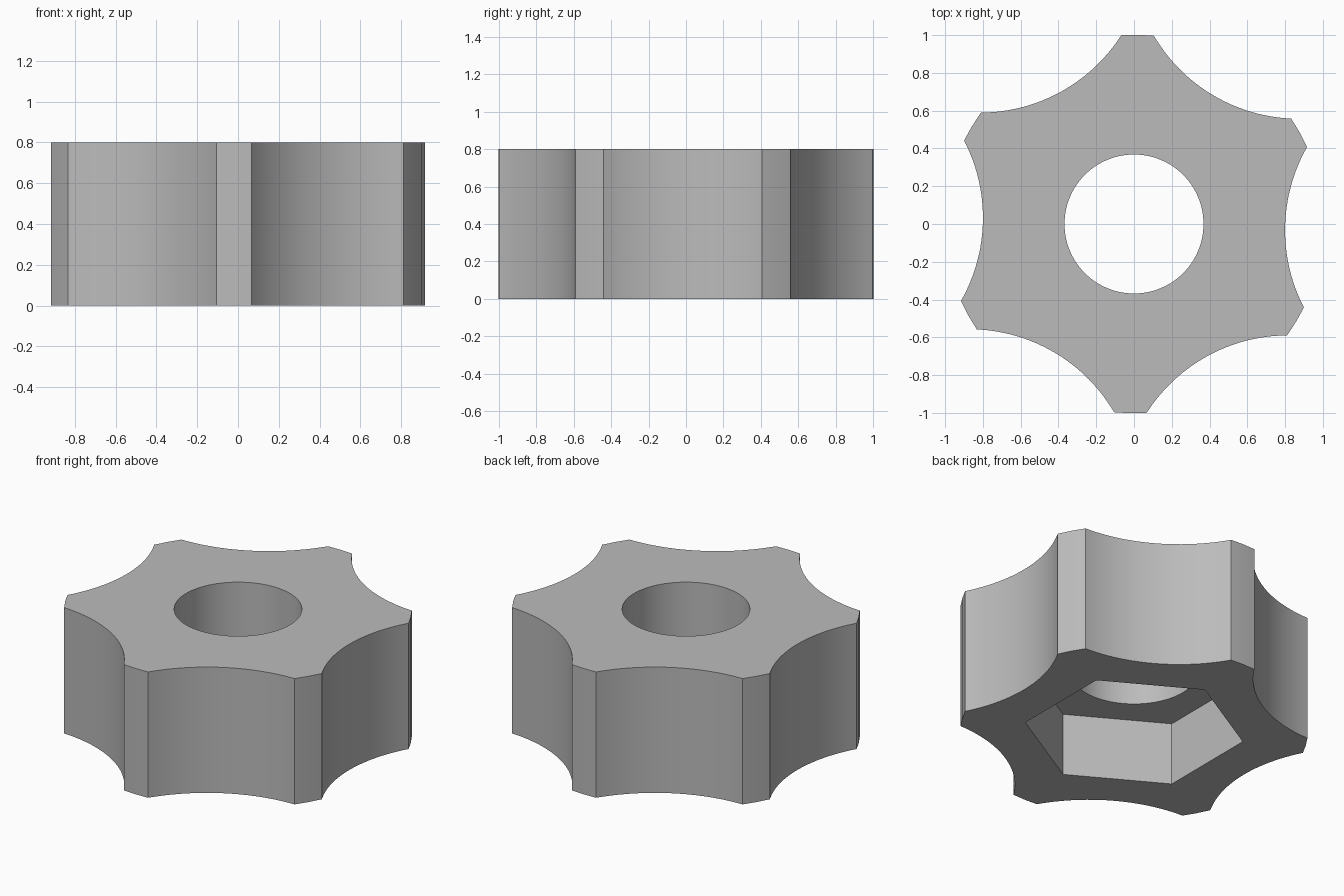
import bpy, bmesh
from math import radians, cos, sin, tau, sqrt, atan2
from mathutils import Vector, Matrix

if "Cube" in bpy.data.objects:
    bpy.data.objects.remove(bpy.data.objects["Cube"], do_unlink=True)

HEIGHT = 0.8
OUTER = 1.002        # radius of the lobe tips
SCALLOP_R = 0.89     # radius of each scallop
SCALLOP_C = 1.69     # distance of scallop centres from the axis
TWIST = radians(-1.1)

grey = bpy.data.materials.new("plain grey")
grey.use_nodes = True
grey.diffuse_color = (0.5, 0.5, 0.5, 1)
grey.node_tree.nodes["Principled BSDF"].inputs["Base Color"].default_value = (0.5, 0.5, 0.5, 1)


def prism(name, points, z0, z1):
    """Extrude a closed outline from z0 to z1."""
    bm = bmesh.new()
    base = bm.faces.new([bm.verts.new((p.x, p.y, z0)) for p in points])
    top = bmesh.ops.extrude_face_region(bm, geom=[base])["geom"]
    verts = [g for g in top if isinstance(g, bmesh.types.BMVert)]
    bmesh.ops.translate(bm, verts=verts, vec=(0, 0, z1 - z0))
    bmesh.ops.recalc_face_normals(bm, faces=bm.faces)
    mesh = bpy.data.meshes.new(name)
    bm.to_mesh(mesh)
    bm.free()
    mesh.materials.append(grey)
    obj = bpy.data.objects.new(name, mesh)
    bpy.context.collection.objects.link(obj)
    return obj


def ring(radius, count, start=0.0):
    return [Vector((radius * cos(start + tau * i / count),
                    radius * sin(start + tau * i / count))) for i in range(count)]


def knob_outline(steps=24):
    """Six concave scallops joined by short rounded tips."""
    # Where a scallop meets the outer circle
    x = (OUTER**2 + SCALLOP_C**2 - SCALLOP_R**2) / (2 * SCALLOP_C)
    y = sqrt(OUTER**2 - x**2)
    half = atan2(y, SCALLOP_C - x)
    arc = []
    for i in range(steps + 1):
        a = half * (2 * i / steps - 1)
        arc.append(Vector((SCALLOP_C - SCALLOP_R * cos(a), SCALLOP_R * sin(a))))
    arc.append(Vector((OUTER * cos(tau / 12), OUTER * sin(tau / 12))))
    return [Matrix.Rotation(TWIST + k * tau / 6, 2) @ p for k in range(6) for p in arc]


knob = prism("knob_body", knob_outline(), 0, HEIGHT)

# Round bore right through, and a hexagonal nut pocket in the underside
cutters = [prism("bore_cutter", ring(0.368, 96), -0.2, HEIGHT + 0.2),
           prism("nut_pocket_cutter", ring(0.636, 6, tau / 12), -0.2, 0.4)]
for cutter in cutters:
    cutter.hide_render = True
    cutter.hide_set(True)
    mod = knob.modifiers.new(cutter.name, 'BOOLEAN')
    mod.operation = 'DIFFERENCE'
    mod.solver = 'EXACT'
    mod.object = cutter

# Bake the cuts and discard the cutters
bpy.context.view_layer.update()
cut = bpy.data.meshes.new_from_object(knob.evaluated_get(bpy.context.evaluated_depsgraph_get()))
knob.modifiers.clear()
knob.data = cut
for cutter in cutters:
    bpy.data.objects.remove(cutter, do_unlink=True)

# Smooth the curved walls, keep the corners crisp
bpy.ops.object.select_all(action='DESELECT')
knob.select_set(True)
bpy.context.view_layer.objects.active = knob
bpy.ops.object.shade_smooth_by_angle(angle=radians(8))
